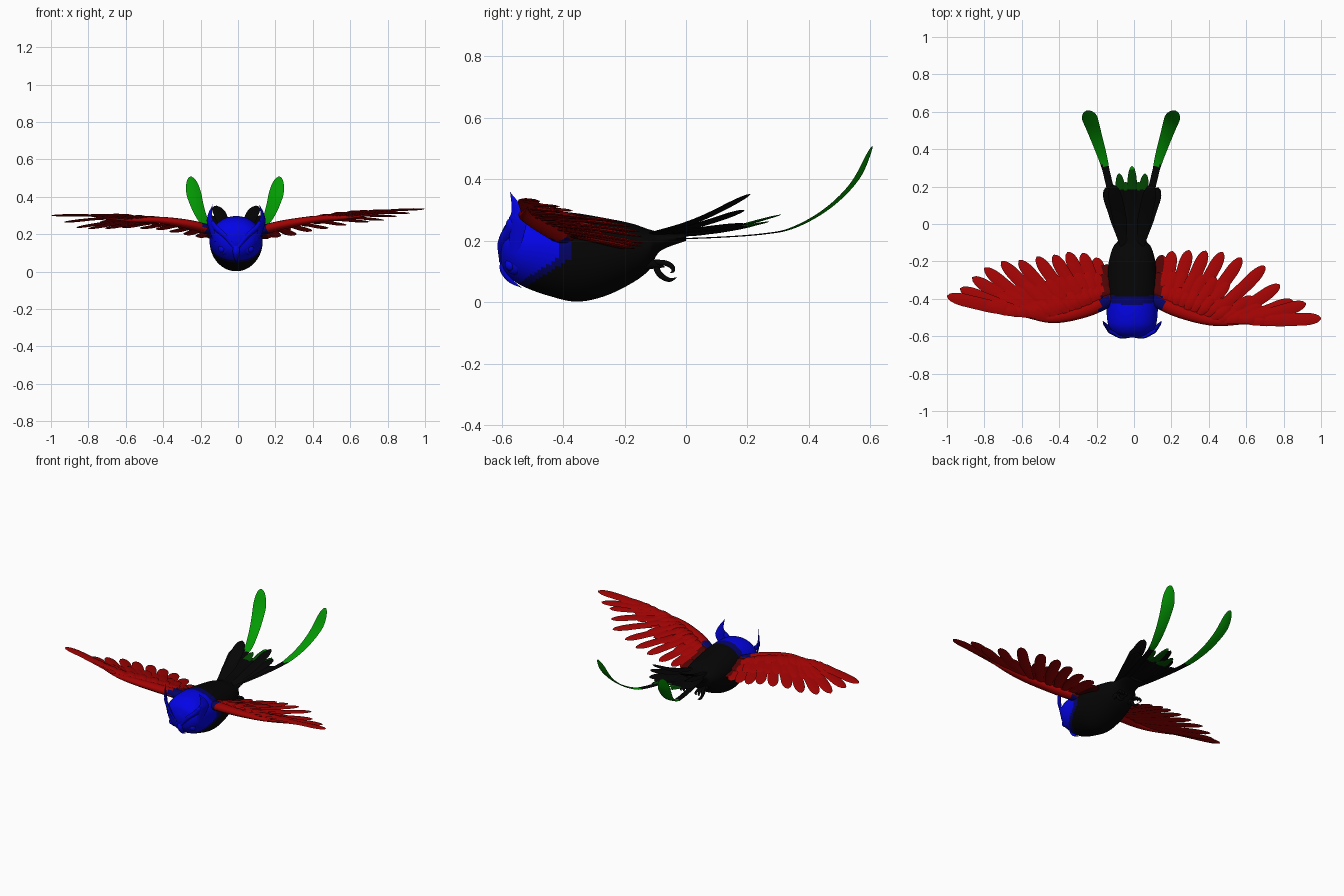
import bpy, bmesh, math
from mathutils import Vector

if "Cube" in bpy.data.objects:
    bpy.data.objects.remove(bpy.data.objects["Cube"])


def material(name, rgb):
    m = bpy.data.materials.new(name)
    m.diffuse_color = (*rgb, 1)
    m.use_nodes = True
    m.node_tree.nodes["Principled BSDF"].inputs["Base Color"].default_value = m.diffuse_color
    return m


BLACK = material("black", (0.0015, 0.0015, 0.0015))
BLUE = material("blue", (0.001, 0.001, 0.8))
NAVY = material("navy", (0.001, 0.001, 0.13))
RED = material("red", (0.36, 0.001, 0.001))
DARK_RED = material("dark red", (0.08, 0.001, 0.001))
GREEN = material("green", (0.001, 0.32, 0.001))
DARK_GREEN = material("dark green", (0.001, 0.07, 0.001))


def along(pts, t):
    """Smooth curve through points, t from 0 to 1."""
    pts = [Vector(p) for p in pts]
    pts = [2 * pts[0] - pts[1]] + pts + [2 * pts[-1] - pts[-2]]
    s = t * (len(pts) - 3)
    i = min(int(s), len(pts) - 4)
    u = s - i
    a, b, c, d = pts[i:i + 4]
    return 0.5 * (2 * b + (c - a) * u + (2 * a - 5 * b + 4 * c - d) * u ** 2
                  + (3 * b - a - 3 * c + d) * u ** 3)


def skin(bm, rings):
    """Join rings of points into a closed tube."""
    rings = [[bm.verts.new(p) for p in r] for r in rings]
    n = len(rings[0])
    for a, b in zip(rings, rings[1:]):
        for k in range(n):
            bm.faces.new((a[k], a[(k + 1) % n], b[(k + 1) % n], b[k]))
    bm.faces.new(rings[0][::-1])
    bm.faces.new(rings[-1])


def blade(t):
    """Feather outline: narrow quill, full vane, rounded tip."""
    return min(1, 0.4 + 1.3 * t) * math.sqrt(max(0.004, 1 - max(0, (t - 0.78) / 0.22) ** 2))


def strip(bm, pts, width, thick, side=None, shape=blade, n=6, steps=16, tilt=0.0):
    """Sweep a flat oval along a path, with closer rings near the tip."""
    rings = []
    for j in range(steps + 1):
        t = 0.4 * j / steps + 0.6 * math.sin(math.pi / 2 * j / steps)
        p = along(pts, t)
        d = (along(pts, min(1, t + 0.02)) - along(pts, max(0, t - 0.02))).normalized()
        s = Vector(side) if side else d.cross(Vector((0, 0, 1)))
        s = s.normalized() + Vector((0, 0, tilt))
        s = (s - d * s.dot(d)).normalized()
        up = s.cross(d)
        f = shape(t)
        rings.append([p + s * (math.cos(a) * width * f / 2) + up * (math.sin(a) * thick * f / 2)
                      for a in (2 * math.pi * k / n for k in range(n))])
    skin(bm, rings)


def finish(name, bm, mats, rule=None, angle=50):
    bmesh.ops.recalc_face_normals(bm, faces=bm.faces)
    me = bpy.data.meshes.new(name)
    if rule:
        for f in bm.faces:
            f.material_index = rule(f.calc_center_median())
    bm.to_mesh(me)
    bm.free()
    ob = bpy.data.objects.new(name, me)
    bpy.context.collection.objects.link(ob)
    for m in mats:
        me.materials.append(m)
    bpy.ops.object.select_all(action='DESELECT')
    ob.select_set(True)
    bpy.context.view_layer.objects.active = ob
    bpy.ops.object.shade_smooth_by_angle(angle=math.radians(angle))
    return ob


# Body and head: oval sections along y as (y, bottom, top, half width)
sections = [(-0.608, 0.155, 0.2, 0.025), (-0.592, 0.105, 0.245, 0.085), (-0.56, 0.07, 0.275, 0.118),
            (-0.52, 0.047, 0.29, 0.132), (-0.45, 0.022, 0.297, 0.138), (-0.36, 0.002, 0.29, 0.142),
            (-0.27, 0.018, 0.275, 0.136), (-0.18, 0.06, 0.257, 0.12), (-0.12, 0.105, 0.237, 0.1),
            (-0.085, 0.165, 0.23, 0.075), (0.0, 0.2, 0.225, 0.07)]
bm = bmesh.new()
rings = []
for j in range(141):
    y, lo, hi, w = along(sections, j / 140)
    mid = lo + (hi - lo) * 0.56
    ring = []
    for k in range(72):
        a = 2 * math.pi * k / 72
        s = math.sin(a)
        ring.append((-0.01 + w * math.cos(a), y, mid + s * ((hi - mid) if s > 0 else (mid - lo))))
    rings.append(ring)
skin(bm, rings)


def head_colour(c):
    """Blue hood, navy collar, black body."""
    edge = -0.37 - 1.6 * max(0, 0.145 - c.z) - 0.2 * max(0, c.z - 0.2)
    return 1 if c.y < edge - 0.042 else 2 if c.y < edge else 0


finish("body", bm, [BLACK, BLUE, NAVY], head_colour)

# Face: ear tufts, brows, eyes and beak
bm = bmesh.new()
for s in (-1, 1):
    x = lambda v: -0.01 + s * v
    strip(bm, [(x(0.112), -0.56, 0.16), (x(0.137), -0.548, 0.25), (x(0.14), -0.55, 0.3),
               (x(0.125), -0.572, 0.358)], 0.068, 0.016, side=(s * 0.5, 0.85, 0),
          shape=lambda t: max(0.03, min(0.5 + t * 1.3, 1, 1.9 * (1 - t))))
    strip(bm, [(x(0.012), -0.603, 0.13), (x(0.06), -0.603, 0.19), (x(0.11), -0.578, 0.235),
               (x(0.13), -0.57, 0.27)], 0.035, 0.02, side=(0, -0.3, 1))
finish("ear_tufts", bm, [BLUE])

bm = bmesh.new()
for s in (-1, 1):
    for r, out in ((0.036, 0.0), (0.02, 0.008)):
        c = Vector((-0.01 + s * (0.076 + out * 0.5), -0.567 - out, 0.122 - out * 0.3))
        n = Vector((s * 0.6, -0.75, -0.25)).normalized()
        strip(bm, [c - n * 0.012, c, c + n * 0.012], 2 * r, 2 * r, side=(0, 0, 1), n=16, steps=6,
              shape=lambda t: math.sqrt(max(0.01, 1 - t ** 3)))
finish("eyes", bm, [BLUE])

bm = bmesh.new()
strip(bm, [(-0.01, -0.585, 0.14), (-0.01, -0.592, 0.105), (-0.01, -0.57, 0.07), (-0.01, -0.535, 0.047)],
      0.045, 0.035, side=(1, 0, 0), n=10, shape=lambda t: max(0.05, 1 - t ** 1.5))
finish("beak", bm, [BLUE])

# Wings: each side has an arm path and feather tips, outermost first
wings = {
    "left_wing": (
        [(-0.11, -0.39, 0.21), (-0.25, -0.46, 0.25), (-0.42, -0.503, 0.275), (-0.56, -0.49, 0.275)],
        [(-1.0, -0.385, 0.3), (-0.93, -0.345, 0.262), (-0.865, -0.285, 0.235), (-0.80, -0.235, 0.226),
         (-0.71, -0.2, 0.23), (-0.615, -0.195, 0.232), (-0.52, -0.175, 0.23), (-0.43, -0.165, 0.222),
         (-0.355, -0.15, 0.21), (-0.275, -0.155, 0.193), (-0.205, -0.18, 0.182), (-0.145, -0.215, 0.175)]),
    "right_wing": (
        [(0.09, -0.39, 0.21), (0.24, -0.465, 0.25), (0.42, -0.517, 0.28), (0.58, -0.522, 0.29)],
        [(1.0, -0.505, 0.335), (0.92, -0.425, 0.31), (0.85, -0.41, 0.295), (0.78, -0.325, 0.272),
         (0.70, -0.225, 0.265), (0.575, -0.18, 0.245), (0.475, -0.15, 0.23), (0.385, -0.143, 0.212),
         (0.295, -0.14, 0.193), (0.205, -0.145, 0.18), (0.15, -0.165, 0.175), (0.115, -0.2, 0.172)]),
}


def wing_colour(c):
    """Navy shoulder, dark red root, red feathers."""
    x = abs(c.x + 0.01)
    return 1 if x < 0.17 and c.y < -0.385 else 2 if x < 0.16 else 0


for name, (arm, tips) in wings.items():
    s = 1 if name == "right_wing" else -1
    bm = bmesh.new()
    # Flight feathers, then two rows of shorter covering feathers
    for reach, width, lift, count in ((1, 0.068, 0, 12), (0.62, 0.06, 0.012, 15), (0.36, 0.05, 0.02, 17)):
        for i in range(count):
            u = i / (count - 1)
            tip = along(tips, u) if reach < 1 else Vector(tips[i])
            base = along(arm, max(0.06, 1 - u ** 0.85))
            end = base.lerp(tip, reach)
            mid = base.lerp(end, 0.5)
            mid.y -= 0.03 * reach * (1 - u) * min(1, 4 * u)
            mid.z += 0.012 * reach * (1 - u)
            up = Vector((0, 0, lift + 0.004 * (i % 2)))
            strip(bm, [base + up * 0.5, mid + up, end + up * 0.6], width, 0.011, tilt=0.1 * s)
    # Leading edge
    lead = [Vector(p) for p in arm] + [Vector(arm[-1]).lerp(Vector(tips[0]), 0.45)]
    strip(bm, lead, 0.08, 0.055, n=12, steps=30, shape=lambda t: max(0.06, 1 - t ** 1.6))
    finish(name, bm, [RED, NAVY, DARK_RED], wing_colour)

# Tail fan: raised outer feathers and green-tipped middle feathers
bm = bmesh.new()
for s in (-1, 1):
    for tx, ty, tz, w in ((0.105, 0.21, 0.352, 0.075), (0.135, 0.19, 0.3, 0.075),
                          (0.14, 0.195, 0.255, 0.07), (0.1, 0.2, 0.245, 0.07)):
        strip(bm, [(-0.01 + s * 0.04, -0.14, 0.218), (-0.01 + s * (0.02 + tx * 0.45), 0.03, 0.225 + (tz - 0.22) * 0.3),
                   (-0.01 + s * tx, ty, tz)], w, 0.012, tilt=0.1 * s)
finish("outer_tail_feathers", bm, [BLACK])

bm = bmesh.new()
for tx, ty, tz in ((0, 0.31, 0.285), (-0.07, 0.27, 0.262), (0.07, 0.27, 0.262),
                   (-0.035, 0.225, 0.25), (0.035, 0.225, 0.25)):
    strip(bm, [(-0.01 + tx * 0.3, -0.12, 0.215), (-0.01 + tx * 0.7, 0.07, 0.225),
               (-0.01 + tx, ty, tz)], 0.052, 0.01, steps=24)
finish("middle_tail_feathers", bm, [BLACK, GREEN, DARK_GREEN],
       lambda c: 1 if c.y > 0.295 else 2 if c.y > 0.18 else 0)

# Long tail streamers with green paddle ends
bm = bmesh.new()
for s in (-1, 1):
    x = lambda v: -0.016 + s * v
    strip(bm, [(x(0.04), -0.1, 0.205), (x(0.085), 0.08, 0.21), (x(0.125), 0.25, 0.222), (x(0.15), 0.35, 0.243),
               (x(0.185), 0.46, 0.305), (x(0.215), 0.55, 0.395), (x(0.237), 0.606, 0.508)],
          0.09, 0.01, side=(1, -0.25 * s, 0), steps=40,
          shape=lambda t: (0.42 + 0.5 * max(0, t - 0.4) / 0.45 if t < 0.85 else
                           0.92 * math.sqrt(max(0.01, 1 - ((t - 0.85) / 0.15) ** 2))))
finish("tail_streamers", bm, [BLACK, GREEN], lambda c: int(c.y > 0.312))

# Feet: tucked legs with hooked toes
bm = bmesh.new()
taper = lambda t: max(0.1, 1 - t ** 3)
for s in (-1, 1):
    c = -0.01 + s * 0.055
    strip(bm, [(c, -0.17, 0.12), (c, -0.12, 0.125), (c, -0.07, 0.115)], 0.04, 0.04, side=(1, 0, 0), n=8, shape=taper)
    for off in (-0.022, 0, 0.022):
        strip(bm, [(c, -0.1, 0.13), (c + off * 0.7, -0.065, 0.127), (c + off, -0.045, 0.115),
                   (c + off, -0.042, 0.102), (c + off, -0.052, 0.095)], 0.018, 0.018, side=(1, 0, 0), n=8, shape=taper)
    strip(bm, [(c, -0.1, 0.12), (c, -0.085, 0.09), (c, -0.055, 0.073), (c, -0.03, 0.08)],
          0.02, 0.02, side=(1, 0, 0), n=8, shape=taper)
finish("feet", bm, [BLACK])
